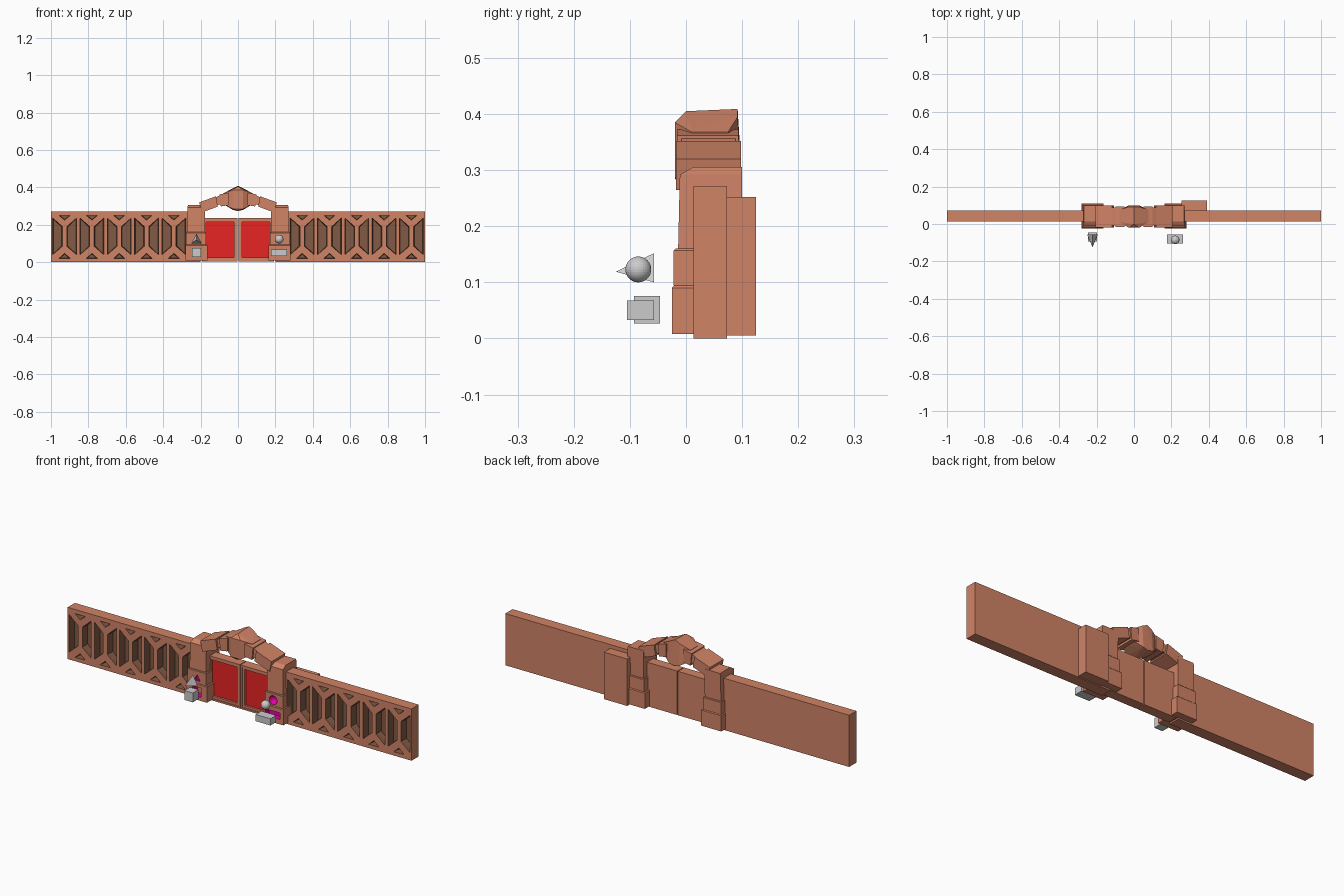
import bpy, bmesh

if "Cube" in bpy.data.objects:
    bpy.data.objects.remove(bpy.data.objects["Cube"])


def material(name, color):
    m = bpy.data.materials.new(name)
    m.diffuse_color = (*color, 1)
    m.use_nodes = True
    m.node_tree.nodes["Principled BSDF"].inputs["Base Color"].default_value = m.diffuse_color
    return m


BRICK = material("brick", (0.637, 0.227, 0.133))
DARK = material("recess_brown", (0.22, 0.1, 0.057))
RED = material("door_red", (0.8, 0.017, 0.017))
PINK = material("socket_pink", (0.8, 0.0, 0.4))


def finish(name, bm, mats=(), index=0):
    bmesh.ops.recalc_face_normals(bm, faces=bm.faces)
    me = bpy.data.meshes.new(name)
    bm.to_mesh(me)
    bm.free()
    for m in mats:
        me.materials.append(m)
    if index:
        for p in me.polygons:
            p.material_index = index
    ob = bpy.data.objects.new(name, me)
    bpy.context.collection.objects.link(ob)
    return ob


def hull_into(bm, pts):
    verts = [bm.verts.new(p) for p in pts]
    ret = bmesh.ops.convex_hull(bm, input=verts)
    faces = [g for g in ret["geom"] if isinstance(g, bmesh.types.BMFace)]
    edges = {e for f in faces for e in f.edges}
    bmesh.ops.dissolve_limit(bm, angle_limit=0.02, verts=verts, edges=list(edges))


def hull(name, pts, mats=(BRICK,), index=0):
    bm = bmesh.new()
    hull_into(bm, pts)
    return finish(name, bm, mats, index)


def box_pts(x0, x1, y0, y1, z0, z1):
    return [(x, y, z) for x in (x0, x1) for y in (y0, y1) for z in (z0, z1)]


def cut(target, cutter):
    mod = target.modifiers.new("cut", "BOOLEAN")
    mod.operation = "DIFFERENCE"
    mod.solver = "EXACT"
    mod.object = cutter
    bpy.context.view_layer.objects.active = target
    bpy.ops.object.modifier_apply(modifier=mod.name)
    bpy.data.objects.remove(cutter)


def wedge(outline, y0, depth, sx, sz):
    """Recess solid: outline at the wall front, shrunk outline at depth."""
    cx = sum(p[0] for p in outline) / len(outline)
    cz = sum(p[1] for p in outline) / len(outline)
    return ([(x, y0, z) for x, z in outline] + [(x, y0 - 0.01, z) for x, z in outline] +
            [(cx + (x - cx) * sx, y0 + depth, cz + (z - cz) * sz) for x, z in outline])


# floating key shapes, reused (moved back) as the socket cutters
def key_shape(name, kind, dy=0.0, mats=(), index=0):
    if kind == "cube":
        return hull(name, box_pts(-0.246, -0.198, -0.093 + dy, -0.046 + dy, 0.027, 0.076), mats, index)
    if kind == "bar":
        return hull(name, box_pts(0.176, 0.262, -0.105 + dy, -0.057 + dy, 0.033, 0.068), mats, index)
    if kind == "pyramid":
        return hull(name, [(-0.25, -0.057 + dy, 0.1), (-0.194, -0.057 + dy, 0.1),
                           (-0.222, -0.057 + dy, 0.152), (-0.222, -0.125 + dy, 0.119)], mats, index)
    bm = bmesh.new()
    bmesh.ops.create_uvsphere(bm, u_segments=32, v_segments=16, radius=0.023)
    bmesh.ops.translate(bm, verts=bm.verts, vec=(0.22, -0.085 + dy, 0.123))
    return finish(name, bm, mats, index)


for side, s in (("left", -1), ("right", 1)):
    # wall with a row of braced dark recesses
    wall = hull(side + "_wall", box_pts(s * 0.2, s * 1.0, 0.013, 0.073, 0, 0.272), (BRICK, DARK))
    bm = bmesh.new()
    step = 0.146
    for i in range(5):
        c = s * (0.27 + step * (i + 0.5))
        for d in (-1, 1):
            trap = [(c + d * 0.012, 0.085), (c + d * 0.012, 0.19),
                    (c + d * 0.064, 0.236), (c + d * 0.064, 0.04)]
            hull_into(bm, wedge(trap, 0.013, 0.04, 0.85, 0.95))
        for base, tip in ((0.25, 0.225), (0.02, 0.047)):
            tri = [(c - 0.03, base), (c + 0.03, base), (c, tip)]
            hull_into(bm, wedge(tri, 0.013, 0.035, 0.8, 0.8))
    cut(wall, finish("recess_cutter", bm, (BRICK, DARK), 1))

    # stacked pillar stones
    def stone(name, x0, x1, y0, y1, z0, z1, t=0.003):
        pts = [(s * x, y, z) for x in (x0, x1) for y in (y0, y1) for z in (z0, z1 - t)]
        pts += [(s * x, y, z1) for x in (x0 + t, x1 - t) for y in (y0 + t, y1 - t)]
        return hull(side + name, pts, (BRICK, PINK))

    low = stone("_pillar_base", 0.163, 0.281, -0.025, 0.109, 0.008, 0.094, 0.004)
    mid = stone("_pillar_middle", 0.171, 0.277, -0.022, 0.105, 0.094, 0.16)
    hull(side + "_pillar_top",
         [(s * x, y, 0.16) for x in (0.178, 0.272) for y in (-0.014, 0.098)] +
         [(s * x, y, 0.292) for x in (0.176, 0.27) for y in (-0.011, 0.1)] +
         [(s * x, y, 0.306) for x in (0.178, 0.268) for y in (0.014, 0.1)])

    # sockets and their matching keys
    for kind, block in ((("cube", low), ("pyramid", mid)) if s < 0 else (("bar", low), ("ball", mid))):
        key_shape(kind + "_key", kind)
        cut(block, key_shape("socket_cutter", kind, 0.062, (BRICK, PINK), 1))

    # arch stones climbing to the keystone
    for n, (y0, y1, quad) in enumerate((
            (-0.018, 0.098, ((0.195, 0.265), (0.207, 0.32), (0.118, 0.352), (0.108, 0.297))),
            (-0.008, 0.088, ((0.116, 0.305), (0.124, 0.345), (0.09, 0.36), (0.085, 0.31))),
            (-0.016, 0.094, ((0.092, 0.298), (0.098, 0.362), (0.05, 0.372), (0.05, 0.305))))):
        hull(f"{side}_arch_stone_{n + 1}",
             [(s * x, y, z) for x, z in quad for y in (y0, y1)])

    # door leaf with a stepped frame and sunken red panel
    bm = bmesh.new()
    hull_into(bm, box_pts(s * 0.002, s * 0.192, 0.018, 0.07, 0.004, 0.235))
    bmesh.ops.recalc_face_normals(bm, faces=bm.faces)
    front = min(bm.faces, key=lambda f: f.calc_center_median().y)
    for thickness, depth in ((0.012, 0), (0.0005, -0.005), (0.016, 0), (0.0005, -0.01)):
        bmesh.ops.inset_region(bm, faces=[front], thickness=thickness, depth=depth)
    front.material_index = 1
    finish(side + "_door", bm, (BRICK, RED))

# faceted keystone
hull("keystone",
     [(x, y, z) for x in (-0.028, 0.028) for y, z in
      ((-0.02, 0.285), (-0.02, 0.385), (0.1, 0.28), (0.092, 0.395))] +
     [(x, y, z) for x in (-0.078, 0.078) for y in (0.01, 0.075) for z in (0.31, 0.368)] +
     [(0, 0.0, 0.405), (0, 0.092, 0.409), (0, -0.01, 0.273), (0, 0.098, 0.273)])

# buttress slab behind the right wall
hull("rear_slab", box_pts(0.255, 0.39, 0.07, 0.125, 0.005, 0.252))
